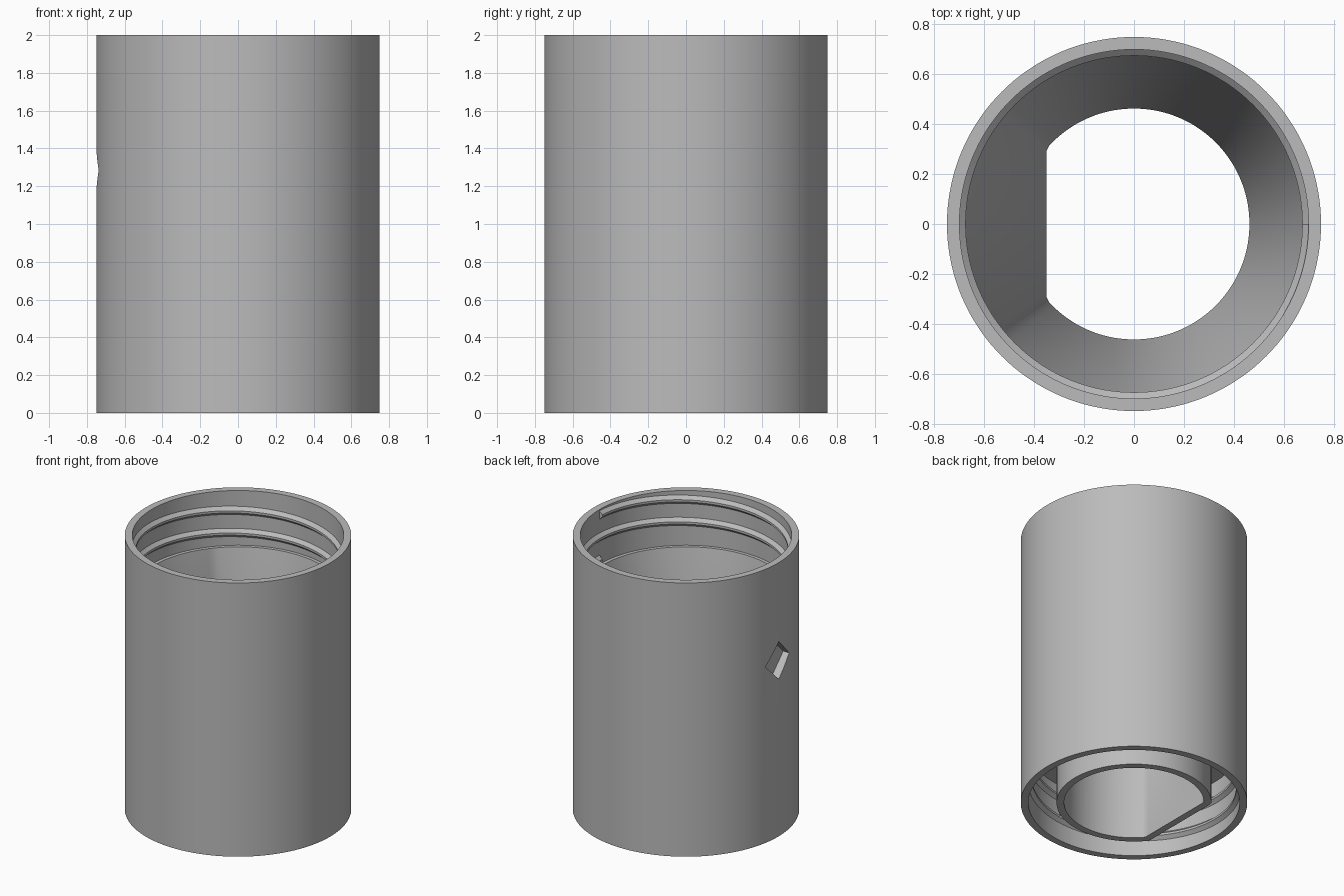
import bpy, bmesh, math

SEGS = 144          # sides around the tube
PITCH = 0.162       # rise per thread turn

if "Cube" in bpy.data.objects:
    bpy.data.objects.remove(bpy.data.objects["Cube"], do_unlink=True)

# Single grey plastic
grey = bpy.data.materials.new("plain grey")
grey.use_nodes = True
colour = (0.5, 0.5, 0.5, 1)
grey.diffuse_color = colour
grey.node_tree.nodes["Principled BSDF"].inputs["Base Color"].default_value = colour


def make_object(name, bm):
    bmesh.ops.recalc_face_normals(bm, faces=bm.faces)
    mesh = bpy.data.meshes.new(name)
    bm.to_mesh(mesh)
    bm.free()
    mesh.materials.append(grey)
    obj = bpy.data.objects.new(name, mesh)
    bpy.context.collection.objects.link(obj)
    return obj


def activate(obj):
    bpy.ops.object.select_all(action='DESELECT')
    obj.select_set(True)
    bpy.context.view_layer.objects.active = obj


def smooth(obj):
    activate(obj)
    bpy.ops.object.shade_smooth_by_angle(angle=math.radians(25))


def skin(bm, rings, closed_ends):
    """Bridge consecutive loops of vertices with quads."""
    n = len(rings[0])
    pairs = list(zip(rings, rings[1:]))
    if closed_ends:
        pairs.append((rings[-1], rings[0]))
    for a, b in pairs:
        for i in range(n):
            j = (i + 1) % n
            bm.faces.new((a[i], a[j], b[j], b[i]))


def ring(bm, radius, z, flat=None):
    """Circle, optionally cut by a flat facing -x."""
    verts = []
    for i in range(SEGS):
        a = 2 * math.pi * i / SEGS
        c, r = math.cos(a), radius
        if flat and -c * r > flat:
            r = flat / -c
        verts.append(bm.verts.new((r * c, r * math.sin(a), z)))
    return verts


# Body: outer wall, threaded sockets, funnel and D-shaped spout in one closed skin
bm = bmesh.new()
profile = [
    (0.75, 0), (0.75, 2), (0.70, 2), (0.70, 1.6), (0.675, 1.6),
    (0.463, 0.55, 0.35), (0.463, 0, 0.35),
    (0.513, 0, 0.40), (0.513, 0.42, 0.40),
    (0.70, 0.42), (0.70, 0),
]
skin(bm, [ring(bm, *p) for p in profile], True)
body = make_object("coupler_body", bm)

# Diamond-shaped marker recess on the side of the flat
bm = bmesh.new()
bmesh.ops.create_cube(bm, size=1)
bmesh.ops.scale(bm, verts=bm.verts, vec=(0.2, 0.194, 0.194))
cutter = make_object("marker_cutter", bm)
cutter.rotation_euler.x = math.radians(45)
cutter.location = (-0.79, 0, 1.285)
cutter.hide_render = True
cut = body.modifiers.new("marker_recess", 'BOOLEAN')
cut.operation = 'DIFFERENCE'
cut.solver = 'EXACT'
cut.object = cutter
activate(body)
bpy.ops.object.modifier_apply(modifier=cut.name)
bpy.data.objects.remove(cutter, do_unlink=True)
smooth(body)


# Threads: a trapezoid ridge swept along a right-handed helix
def thread(name, z_start, turns):
    section = [(0.705, 0.035), (0.675, 0.008), (0.675, -0.008), (0.705, -0.035)]
    bm = bmesh.new()
    rings = []
    for i in range(int(turns * SEGS) + 1):
        t = i / SEGS
        a = 2 * math.pi * t
        rings.append([bm.verts.new((r * math.cos(a), r * math.sin(a),
                                    z_start + PITCH * t + dz))
                      for r, dz in section])
    skin(bm, rings, False)
    bm.faces.new(rings[0])
    bm.faces.new(rings[-1])
    smooth(make_object(name, bm))


thread("top_thread", 1.96 - 2 * PITCH, 2)
thread("bottom_thread", 0.04, 2)
